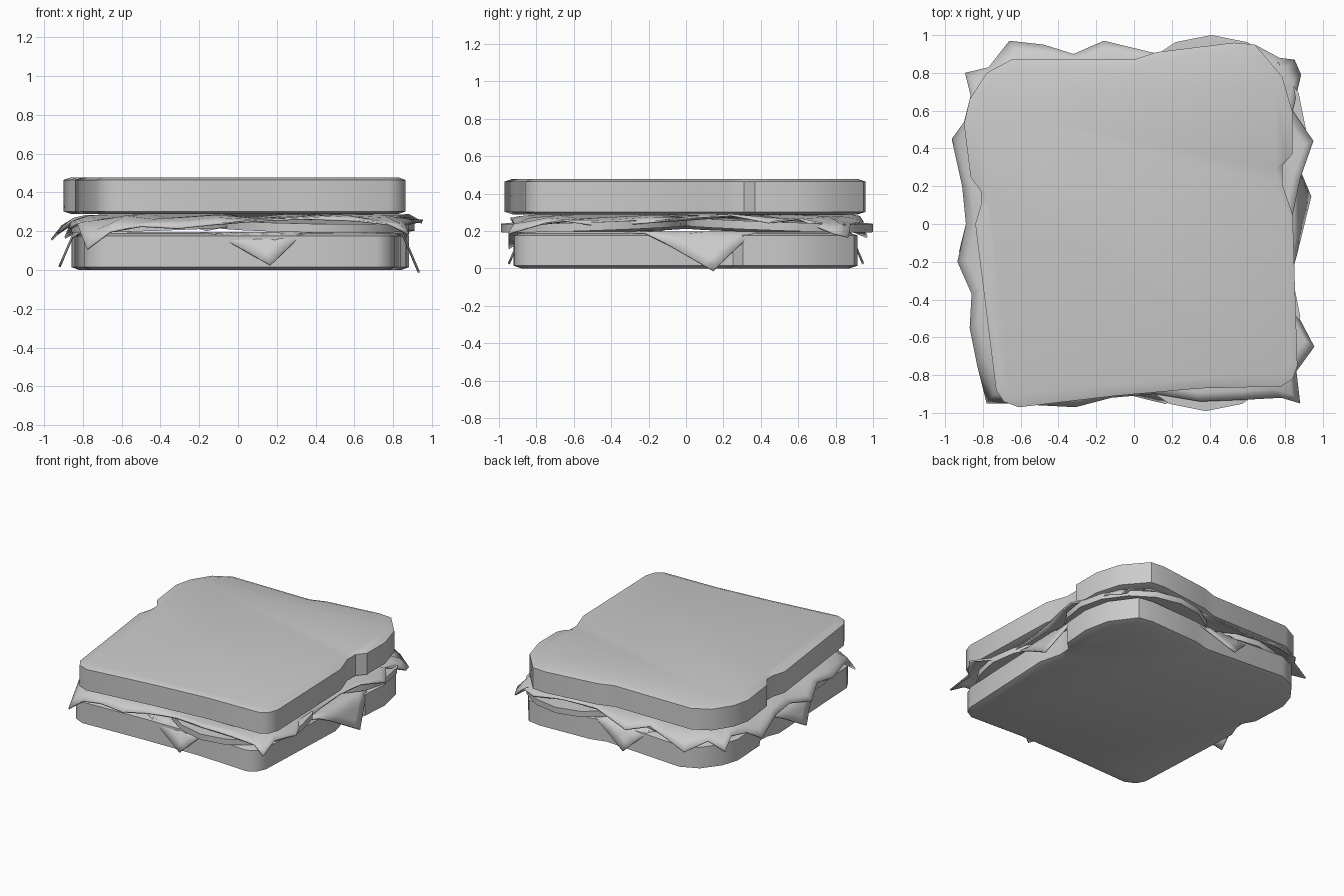
import bpy, bmesh, math
from mathutils import Matrix, Vector

if "Cube" in bpy.data.objects:
    bpy.data.objects.remove(bpy.data.objects["Cube"], do_unlink=True)

grey = bpy.data.materials.new("plain_grey")
grey.use_nodes = True
colour = (0.6, 0.6, 0.6, 1)
grey.diffuse_color = colour
grey.node_tree.nodes["Principled BSDF"].inputs["Base Color"].default_value = colour


def finish(name, bm, angle=40):
    """Turn a bmesh into a shaded object."""
    bmesh.ops.recalc_face_normals(bm, faces=bm.faces[:])
    mesh = bpy.data.meshes.new(name)
    bm.to_mesh(mesh)
    bm.free()
    obj = bpy.data.objects.new(name, mesh)
    bpy.context.collection.objects.link(obj)
    mesh.materials.append(grey)
    bpy.ops.object.select_all(action="DESELECT")
    obj.select_set(True)
    bpy.context.view_layer.objects.active = obj
    bpy.ops.object.shade_smooth_by_angle(angle=math.radians(angle))
    return obj


def loft(bm, rings, caps=True):
    """Bridge equally long rings of points, closing both ends."""
    loops = [[bm.verts.new(p) for p in ring] for ring in rings]
    count = len(loops[0])
    for low, high in zip(loops, loops[1:]):
        for i in range(count):
            j = (i + 1) % count
            bm.faces.new((low[i], low[j], high[j], high[i]))
    if caps:
        bm.faces.new(loops[0][::-1])
        bm.faces.new(loops[-1])
    return loops


# Bread slices: one outline, extruded with a soft rim
bread_outline = [
    (-.73, -.88), (-.69, -.94), (-.61, -.97), (-.1, -.91), (.35, -.87), (.78, -.86),
    (.84, -.82), (.865, -.75), (.84, .05), (.785, .21), (.785, .31),
    (.84, .37), (.84, .59), (.785, .78), (.64, .95), (.53, .96),
    (.12, .91), (0, .87), (-.65, .87), (-.78, .8), (-.87, .66),
    (-.9, .53), (-.865, .25), (-.81, .17), (-.81, .1), (-.84, 0)]


def bread(name, base, turn):
    thickness, rim = 0.19, 0.014
    spin = Matrix.Rotation(math.radians(turn), 3, "Z")
    levels = [(0, 0.955), (rim, 1), (thickness - rim, 1), (thickness, 0.955)]
    bm = bmesh.new()
    loft(bm, [[spin @ Vector((x * s, y * s, base + z)) for x, y in bread_outline]
              for z, s in levels])
    finish(name, bm)


bread("bottom_bread", 0, -4.3)
bread("top_bread", 0.288, 0)


# Cheese: a thin square turned cornerwise, its corners folding over the bread
def cheese_slice():
    bm = bmesh.new()
    bmesh.ops.create_grid(bm, x_segments=24, y_segments=24, size=0.79)
    bmesh.ops.rotate(bm, verts=bm.verts[:], matrix=Matrix.Rotation(math.radians(52.5), 3, "Z"))
    for v in bm.verts:
        v.co.x += 0.02
        v.co.z = 0.197
        for axis, edge in ((0, 0.85), (1, 0.88)):
            over = abs(v.co[axis]) - edge
            if over > 0:
                sign = math.copysign(1, v.co[axis])
                v.co[axis] = sign * (edge + 0.32 * over)
                v.co.z -= 0.75 * over
    obj = finish("cheese_slice", bm, 60)
    solid = obj.modifiers.new("thickness", "SOLIDIFY")
    solid.thickness = 0.012


cheese_slice()


# Tomato slices: discs lying loosely and slightly tilted
def tomato(name, x, y, radius, tilt_x, tilt_y):
    bm = bmesh.new()
    bmesh.ops.create_cone(bm, cap_ends=True, segments=16, radius1=radius,
                          radius2=radius, depth=0.045)
    place = (Matrix.Translation((x, y, 0.233))
             @ Matrix.Rotation(math.radians(tilt_x), 4, "X")
             @ Matrix.Rotation(math.radians(tilt_y), 4, "Y"))
    bmesh.ops.transform(bm, matrix=place, verts=bm.verts[:])
    finish(name, bm)


tomato("tomato_front_left", .38, -.49, .5, 2, 1)
tomato("tomato_back_left", .41, .5, .5, -2, 1)
tomato("tomato_front_right", -.4, -.42, .46, 1, -2)
tomato("tomato_back_right", -.4, .42, .46, -1, -2)


# Lettuce: a ruffled leaf whose rim hangs to a different height at each point
lettuce_rim = [
    (-.78, -.95, .11), (-.66, -.95, .2), (-.5, -.96, .23), (-.31, -.97, .22),
    (-.12, -.92, .24), (.11, -.9, .26), (.35, -.94, .27), (.6, -.93, .26),
    (.78, -.92, .24), (.88, -.95, .19), (.86, -.78, .24), (.955, -.65, .26),
    (.85, -.45, .23), (.83, -.2, .25), (.84, .05, .28), (.88, .24, .29),
    (.95, .44, .25), (.84, .6, .27), (.885, .79, .19), (.85, .87, .17),
    (.77, .88, .24), (.64, .95, .25), (.4, .93, .28), (.13, .9, .27),
    (-.16, .97, .21), (-.32, .9, .25), (-.48, .95, .23), (-.66, .97, .17),
    (-.77, .83, .23), (-.895, .8, .17), (-.865, .68, .24), (-.9, .54, .22),
    (-.965, .45, .16), (-.91, .2, .23), (-.89, 0, .24), (-.935, -.2, .19),
    (-.86, -.37, .25), (-.87, -.55, .22), (-.83, -.75, .24)]


def lettuce_leaf():
    rings = []
    for scale, sag in ((1, 1), (0.95, 0.45), (0.88, 0.1), (0.7, 0), (0.4, 0)):
        ring = []
        for i, (x, y, z) in enumerate(lettuce_rim):
            ruffle = 0.012 * math.sin(i * 2.1) * (scale < 1)
            ring.append((x * scale, y * scale, 0.278 + (z - 0.278) * sag + ruffle))
        rings.append(ring)
    bm = bmesh.new()
    loops = loft(bm, rings, caps=False)
    bm.faces.new(loops[-1])
    obj = finish("lettuce_leaf", bm, 60)
    solid = obj.modifiers.new("thickness", "SOLIDIFY")
    solid.thickness = 0.01


lettuce_leaf()
